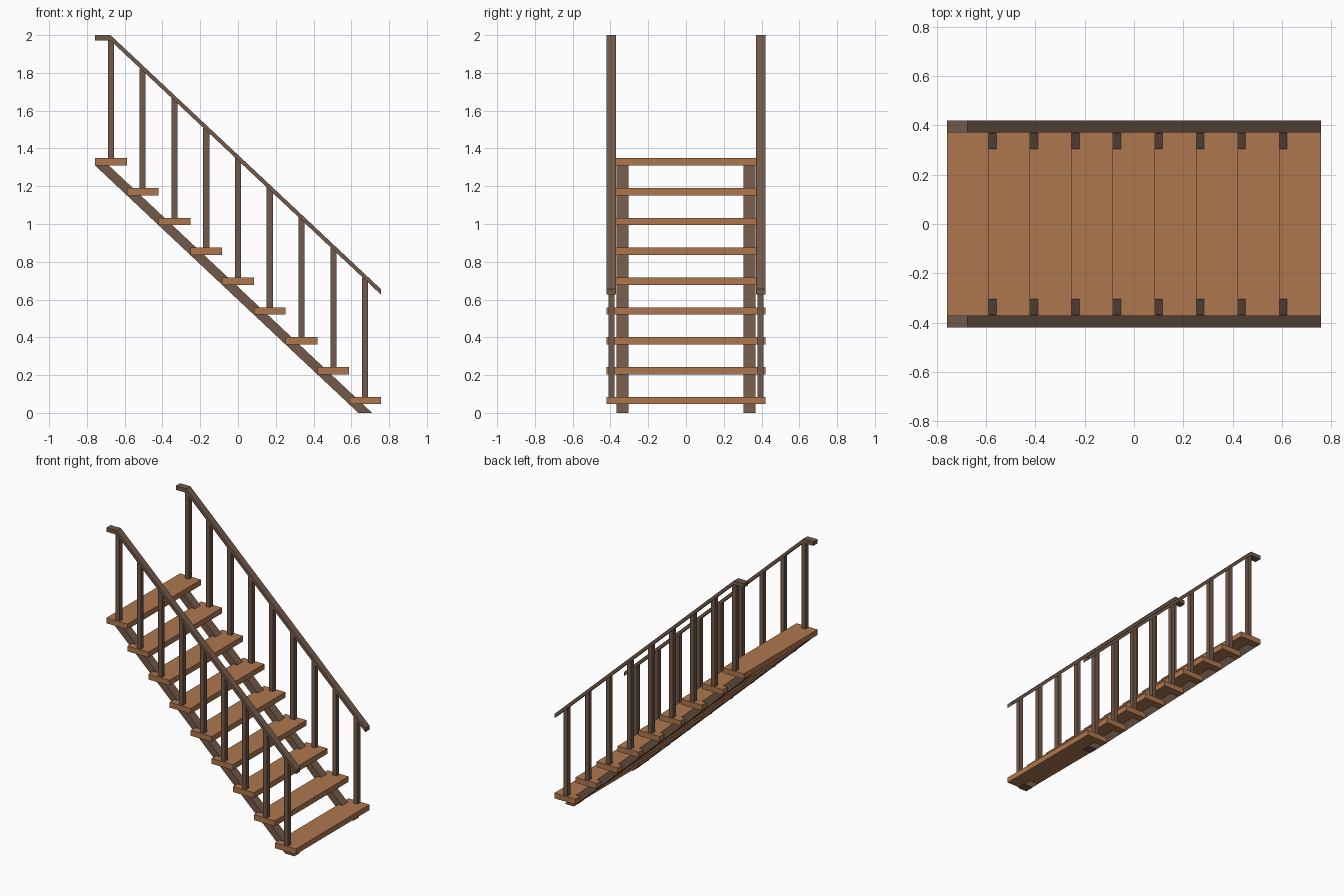
import bpy, bmesh

if "Cube" in bpy.data.objects:
    bpy.data.objects.remove(bpy.data.objects["Cube"])

def material(name, col):
    m = bpy.data.materials.new(name)
    m.diffuse_color = (*col, 1)
    m.use_nodes = True
    m.node_tree.nodes["Principled BSDF"].inputs["Base Color"].default_value = m.diffuse_color
    return m

TREAD = material("warm wood", (0.42, 0.185, 0.077))
DARK = material("dark wood", (0.17, 0.10, 0.068))

N = 9
DX, DZ = 0.1682, 0.158        # run and rise of one step
SLOPE = DZ / DX
HALF = N * DX / 2             # half length of the stair

def extrude_profile(name, pts, y0, y1, mat):
    """Closed x-z profile extruded along y."""
    bm = bmesh.new()
    face = bm.faces.new([bm.verts.new((x, y0, z)) for x, z in pts])
    geo = bmesh.ops.extrude_face_region(bm, geom=[face])["geom"]
    bmesh.ops.translate(bm, vec=(0, y1 - y0, 0),
                        verts=[g for g in geo if isinstance(g, bmesh.types.BMVert)])
    bmesh.ops.recalc_face_normals(bm, faces=bm.faces)
    me = bpy.data.meshes.new(name)
    bm.to_mesh(me)
    bm.free()
    me.materials.append(mat)
    ob = bpy.data.objects.new(name, me)
    bpy.context.collection.objects.link(ob)
    return ob

def box(name, x0, x1, y0, y1, z0, z1, mat):
    return extrude_profile(name, [(x0, z0), (x1, z0), (x1, z1), (x0, z1)], y0, y1, mat)

def rail_top(x):
    return 2.0 - SLOPE * (x + 0.675)

# Treads, from the top step down
for i in range(N):
    x0 = -HALF + i * DX
    top = 1.349 - i * DZ
    box(f"tread_{i + 1}", x0, x0 + DX, -0.42, 0.42, top - 0.039, top, TREAD)

for side, s in (("front", -1), ("back", 1)):
    # Sloping stringer, cut level at floor and under the top tread
    extrude_profile(f"{side}_stringer",
                    [(-HALF, 1.31), (-0.684, 1.31), (0.71, 0), (0.637, 0)],
                    s * 0.304, s * 0.369, DARK)
    # Handrail with a short level end at the top
    end = rail_top(HALF)
    extrude_profile(f"{side}_handrail",
                    [(-HALF, 2.0), (-0.675, 2.0), (HALF, end),
                     (HALF, end - 0.029), (-0.675, 1.971), (-HALF, 1.971)],
                    s * 0.371, s * 0.42, DARK)
    # One baluster in the middle of each tread
    for i in range(N):
        xc = -HALF + (i + 0.5) * DX
        box(f"{side}_baluster_{i + 1}", xc - 0.016, xc + 0.016, s * 0.378, s * 0.411,
            1.345 - i * DZ, rail_top(xc) - 0.016, DARK)
